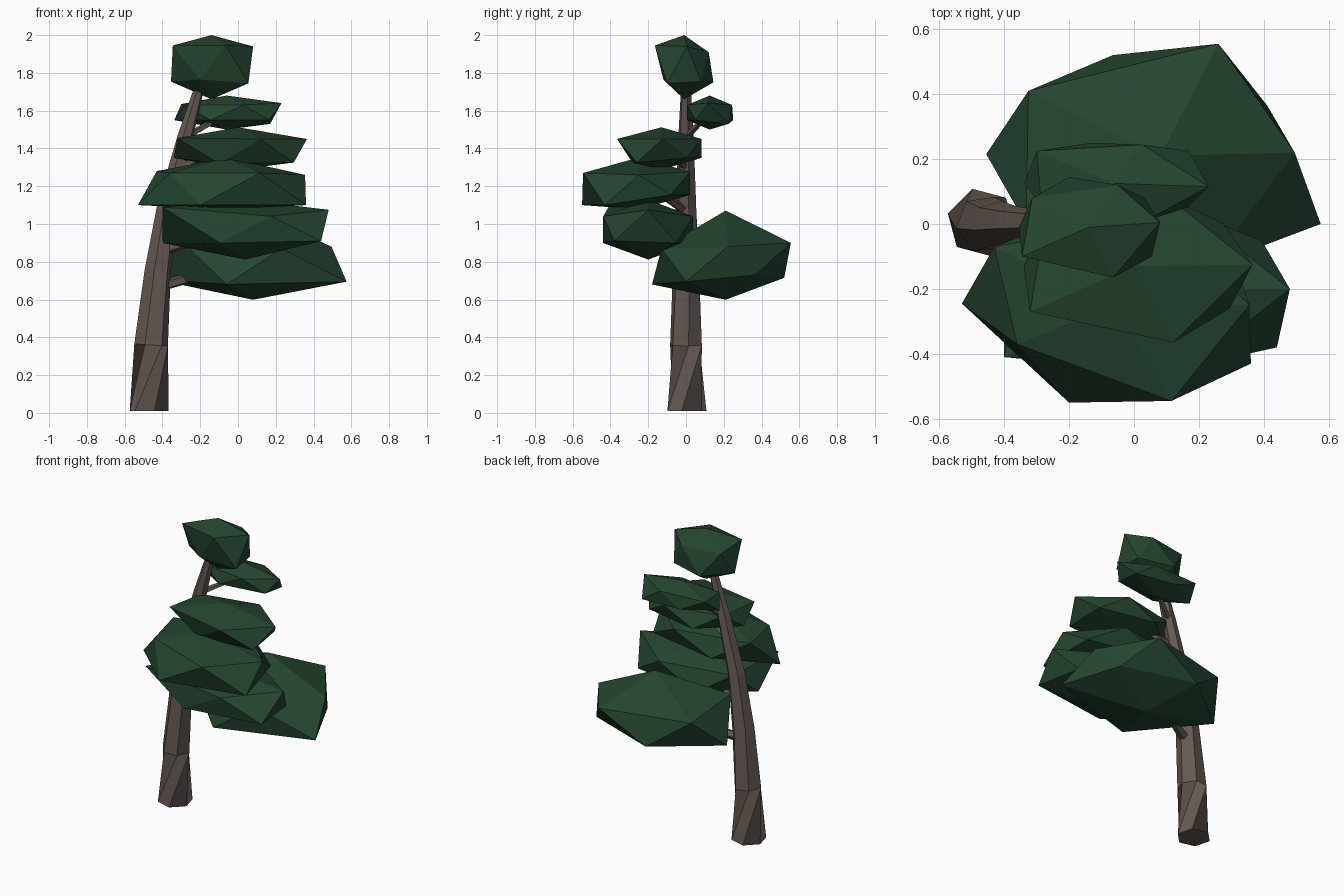
import bpy, bmesh, math
from mathutils import Vector, Matrix

if "Cube" in bpy.data.objects:
    bpy.data.objects.remove(bpy.data.objects["Cube"])


def material(name, rgb):
    mat = bpy.data.materials.new(name)
    mat.use_nodes = True
    mat.diffuse_color = (*rgb, 1)
    mat.node_tree.nodes["Principled BSDF"].inputs["Base Color"].default_value = (*rgb, 1)
    return mat


bark = material("brown bark", (0.13, 0.10, 0.085))
leaf = material("dark green leaves", (0.018, 0.06, 0.03))


def finish(bm, name, mat):
    bmesh.ops.recalc_face_normals(bm, faces=bm.faces)
    mesh = bpy.data.meshes.new(name)
    bm.to_mesh(mesh)
    bm.free()
    mesh.materials.append(mat)
    obj = bpy.data.objects.new(name, mesh)
    bpy.context.collection.objects.link(obj)
    return obj


def tapered_tube(name, path, sides, phase=0.0):
    """Faceted tube through (point, radius) pairs, capped at both ends."""
    bm = bmesh.new()
    points = [Vector(p) for p, _ in path]
    rings = []
    for i, (point, (_, radius)) in enumerate(zip(points, path)):
        along = points[min(i + 1, len(points) - 1)] - points[max(i - 1, 0)]
        turn = along.to_track_quat('Z', 'Y')
        if i == 0 and along.z > abs(along.x) * 4:
            turn.identity()
        ring = []
        for k in range(sides):
            a = phase + math.tau * k / sides
            ring.append(bm.verts.new(point + turn @ Vector((math.cos(a), math.sin(a), 0)) * radius))
        rings.append(ring)
    for low, high in zip(rings, rings[1:]):
        for k in range(sides):
            n = (k + 1) % sides
            bm.faces.new((low[k], low[n], high[n], high[k]))
    bm.faces.new(rings[0][::-1])
    bm.faces.new(rings[-1])
    return finish(bm, name, bark)


def clump(name, centre, size, pulled):
    """Flattened icosahedron with some corners pulled out of place."""
    bm = bmesh.new()
    bmesh.ops.create_icosphere(bm, subdivisions=1, radius=1,
                               matrix=Matrix.LocRotScale(Vector(centre), None, Vector(size)))
    bm.verts.ensure_lookup_table()
    for corner, place in pulled.items():
        bm.verts[corner].co = place
    return finish(bm, name, leaf)


# Leaning trunk
tapered_tube("trunk", [
    ((-0.47, 0.005, 0.01), 0.107), ((-0.46, 0, 0.36), 0.09),
    ((-0.425, 0, 0.75), 0.072), ((-0.375, 0, 1.09), 0.056),
    ((-0.28, 0, 1.46), 0.042), ((-0.2, 0, 1.74), 0.026)],
    6, math.radians(45))

# Branches reaching into the leaf clumps
branches = {
    "lowest_branch": ((-0.42, 0, 0.67), (0.0, 0.18, 0.78)),
    "low_branch": ((-0.41, 0, 0.86), (-0.05, -0.18, 0.96)),
    "middle_branch": ((-0.37, 0, 1.07), (-0.1, -0.2, 1.2)),
    "upper_branch": ((-0.32, 0, 1.3), (-0.05, -0.1, 1.4)),
    "top_branch": ((-0.28, 0, 1.46), (-0.08, 0.11, 1.57)),
}
for i, (name, (start, end)) in enumerate(branches.items()):
    thick = 0.032 - 0.003 * i
    tapered_tube(name, [(start, thick), (end, thick * 0.6)], 5)

# Leaf clumps, from the crown down
clump("crown_leaves", (-0.14, -0.01, 1.83), (0.24, 0.17, 0.17), {
    1: (0.055, -0.1, 1.745), 2: (-0.2, -0.12, 1.765), 4: (-0.2, 0.145, 1.75),
    6: (-0.065, -0.165, 1.945), 7: (-0.345, -0.1, 1.945),
    9: (-0.05, 0.12, 1.91), 10: (0.08, 0.005, 1.94)})
clump("top_leaves", (-0.06, 0.125, 1.59), (0.31, 0.14, 0.09), {
    4: (-0.13, 0.25, 1.55), 5: (0.17, 0.225, 1.53),
    8: (-0.3, 0.225, 1.635), 10: (0.23, 0.115, 1.64)})
clump("upper_leaves", (0, -0.13, 1.4), (0.38, 0.25, 0.112), {
    1: (0.295, -0.26, 1.325), 2: (-0.1, -0.28, 1.32), 6: (0.12, -0.365, 1.45),
    7: (-0.32, -0.27, 1.455), 10: (0.365, -0.125, 1.45)})
clump("middle_leaves", (-0.06, -0.25, 1.215), (0.5, 0.32, 0.137), {
    1: (0.36, -0.43, 1.1), 2: (-0.2, -0.55, 1.1), 3: (-0.53, -0.245, 1.1),
    6: (0.115, -0.545, 1.27), 7: (-0.36, -0.37, 1.27),
    8: (-0.43, -0.07, 1.28), 10: (0.355, -0.25, 1.26)})
clump("low_leaves", (0.04, -0.2, 0.97), (0.49, 0.28, 0.158), {
    1: (0.44, -0.38, 0.91), 7: (-0.4, -0.41, 1.09), 10: (0.48, -0.2, 1.075)})
clump("lowest_leaves", (0.08, 0.21, 0.835), (0.57, 0.4, 0.236), {
    1: (0.575, 0, 0.695), 2: (-0.06, -0.18, 0.68), 3: (-0.455, 0.215, 0.71),
    4: (-0.065, 0.52, 0.715), 5: (0.41, 0.365, 0.73), 6: (0.23, -0.13, 0.87),
    8: (-0.325, 0.41, 0.9), 9: (0.26, 0.555, 0.9), 10: (0.495, 0.22, 0.88)})
